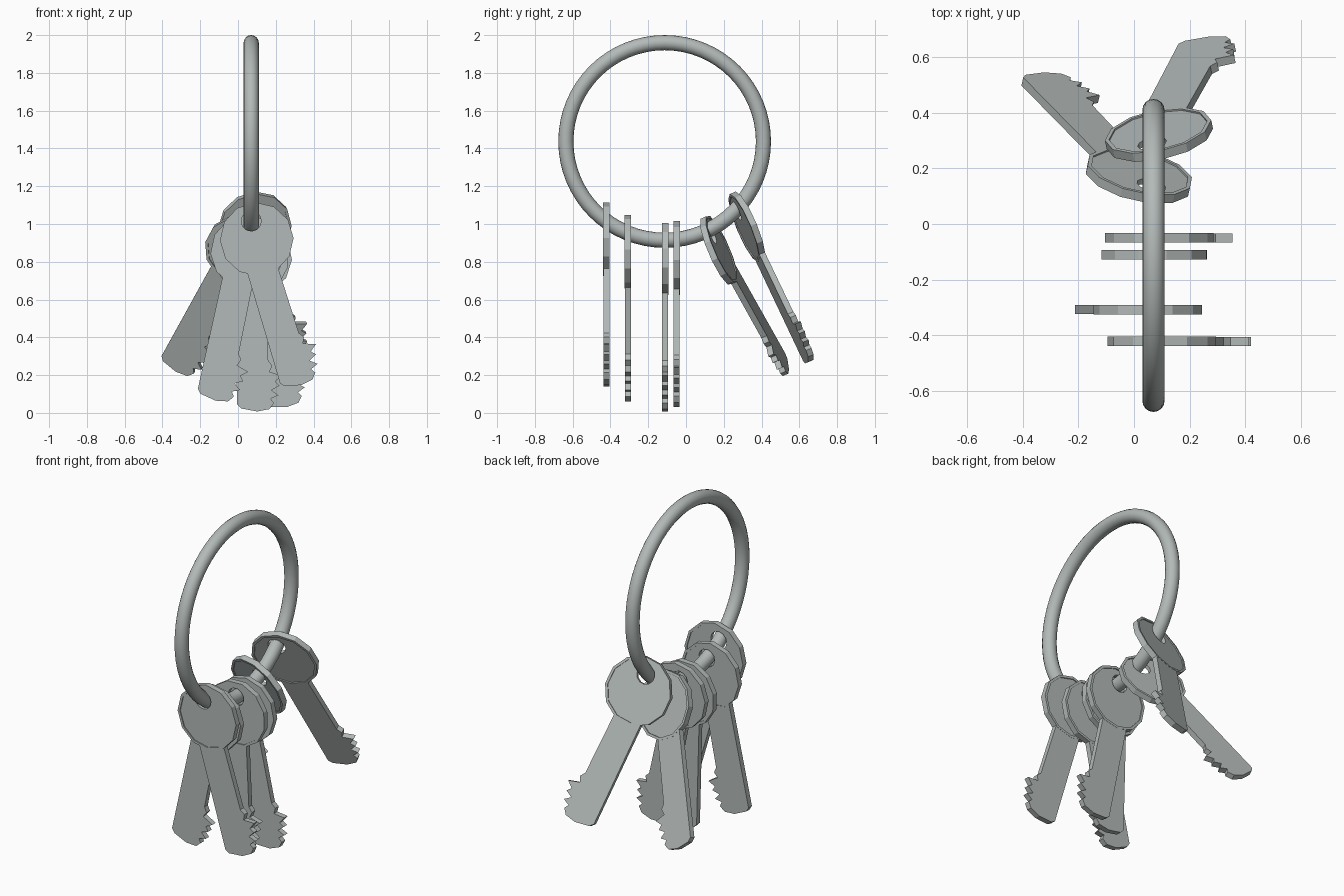
import bpy, bmesh, math
from mathutils import Matrix, Vector

if "Cube" in bpy.data.objects:
    bpy.data.objects.remove(bpy.data.objects["Cube"])

steel = bpy.data.materials.new("brushed steel grey")
steel.diffuse_color = (0.45, 0.49, 0.48, 1)
steel.use_nodes = True
steel.node_tree.nodes["Principled BSDF"].inputs["Base Color"].default_value = steel.diffuse_color

RING_X, RING_Y, RING_Z = 0.07, -0.113, 1.437
RING_R, TUBE_R = 0.523, 0.04


def ring_height(y):
    """Height of the lower half of the ring at a given y."""
    return RING_Z - math.sqrt(RING_R ** 2 - (y - RING_Y) ** 2)


# Blade outline (across, distance below the hole), teeth on the right
BLADE = [(-0.10, 0.25), (-0.05, 0.281), (0.05, 0.281), (0.064, 0.271),
         (0.068, 0.64), (0.088, 0.668), (0.072, 0.70), (0.138, 0.722),
         (0.10, 0.752), (0.122, 0.775), (0.08, 0.797), (0.115, 0.825),
         (0.074, 0.842), (0.09, 0.866), (0.065, 0.897), (0.0, 0.907),
         (-0.085, 0.888), (-0.105, 0.866)]


def add_head(bm, sides=12):
    """Disc with a raised rim on both faces and a hole at the origin."""
    half, recess = 0.017, 0.011
    # radius, centre height, y of each loop, going round the section
    section = [(0.053, 0, -recess), (0.18, -0.1, -recess), (0.18, -0.1, -half),
               (0.195, -0.1, -half), (0.195, -0.1, half), (0.18, -0.1, half),
               (0.18, -0.1, recess), (0.053, 0, recess)]
    loops = []
    for r, cz, y in section:
        angles = [2 * math.pi * (i + 0.5) / sides for i in range(sides)]
        loops.append([bm.verts.new((r * math.sin(a), y, cz + r * math.cos(a)))
                      for a in angles])
    for k, lo in enumerate(loops):
        hi = loops[(k + 1) % len(loops)]
        for i in range(sides):
            j = (i + 1) % sides
            bm.faces.new((lo[i], lo[j], hi[j], hi[i]))


def add_blade(bm, half=0.016):
    face = bm.faces.new([bm.verts.new((w, -half, -d)) for w, d in BLADE])
    ext = bmesh.ops.extrude_face_region(bm, geom=[face], use_keep_orig=True)
    verts = [g for g in ext["geom"] if isinstance(g, bmesh.types.BMVert)]
    bmesh.ops.translate(bm, verts=verts, vec=(0, 2 * half, 0))


bm = bmesh.new()
add_head(bm)
add_blade(bm)
bmesh.ops.recalc_face_normals(bm, faces=bm.faces)
key_mesh = bpy.data.meshes.new("key")
bm.to_mesh(key_mesh)
bm.free()
key_mesh.materials.append(steel)

# Keys: hole position, swing, tilt and yaw in degrees
keys = [((RING_X, -0.422, ring_height(-0.422)), 17, 0, 0),
        ((RING_X, -0.308, ring_height(-0.308)), -12, 0, 0),
        ((RING_X, -0.110, ring_height(-0.110)), 2, 0, 0),
        ((RING_X, -0.050, ring_height(-0.050)), 12, 0, 0),
        ((0.060, 0.130, 0.940), -31, 23, -13),
        ((0.067, 0.280, 1.073), 18, 22.4, 12)]
for n, (pos, swing, tilt, yaw) in enumerate(keys, 1):
    key = bpy.data.objects.new(f"key_{n}", key_mesh)
    bpy.context.collection.objects.link(key)
    key.matrix_world = (Matrix.Translation(Vector(pos))
                        @ Matrix.Rotation(math.radians(yaw), 4, 'Z')
                        @ Matrix.Rotation(math.radians(tilt), 4, 'X')
                        @ Matrix.Rotation(math.radians(-swing), 4, 'Y'))

# Key ring
bpy.ops.mesh.primitive_torus_add(major_radius=RING_R, minor_radius=TUBE_R,
                                 major_segments=64, minor_segments=16,
                                 location=(RING_X, RING_Y, RING_Z),
                                 rotation=(0, math.pi / 2, 0))
ring = bpy.context.object
ring.name = "key_ring"
ring.data.materials.append(steel)
bpy.ops.object.shade_smooth()
